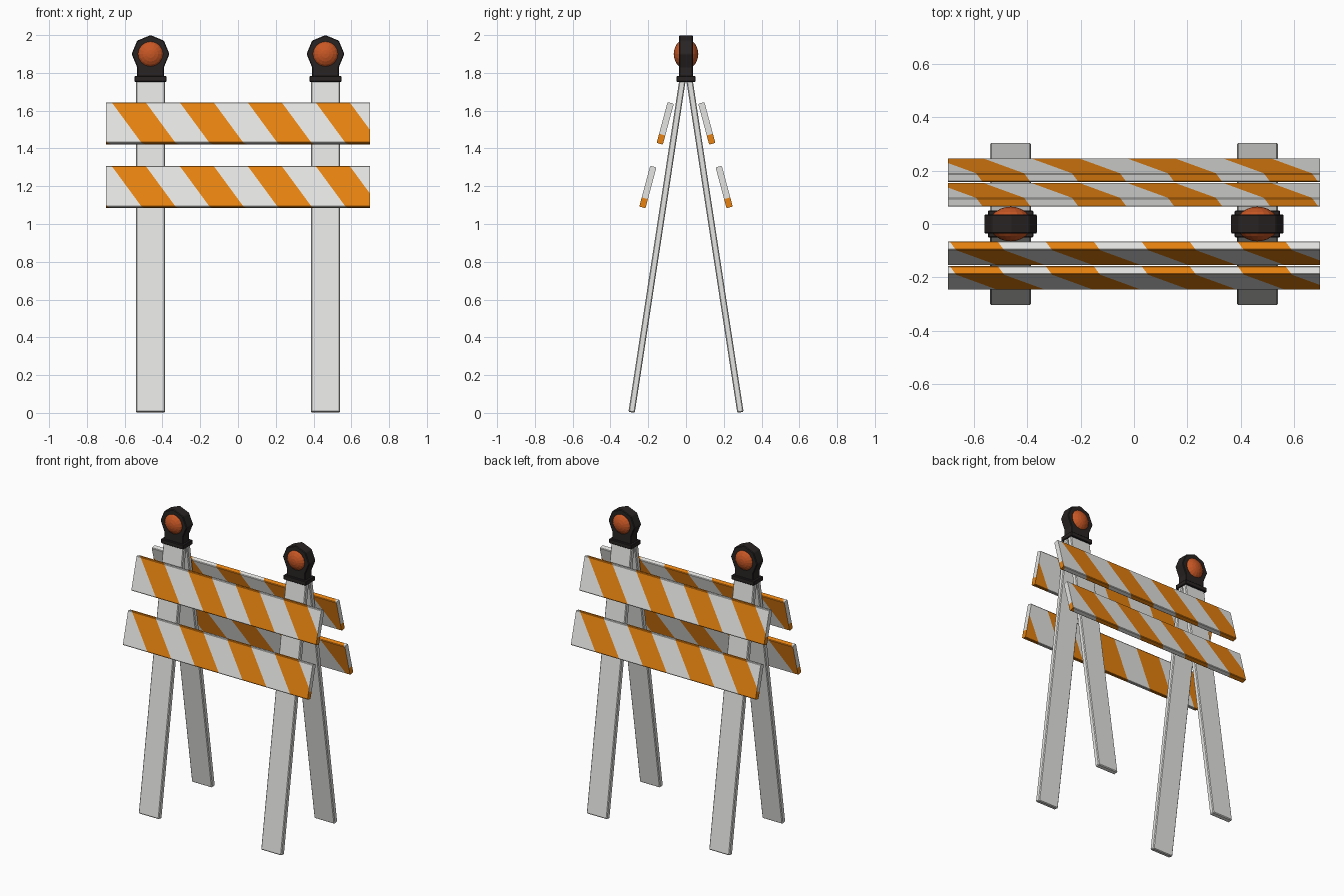
import bpy, bmesh, math
from mathutils import Matrix, Vector

if "Cube" in bpy.data.objects:
    bpy.data.objects.remove(bpy.data.objects["Cube"])


def material(name, r, g, b):
    m = bpy.data.materials.new(name)
    m.diffuse_color = (r, g, b, 1)
    m.use_nodes = True
    m.node_tree.nodes["Principled BSDF"].inputs["Base Color"].default_value = m.diffuse_color
    return m


WHITE = material("off_white", 0.78, 0.78, 0.76)
ORANGE = material("stripe_orange", 0.80, 0.225, 0.005)
BLACK = material("housing_black", 0.022, 0.017, 0.017)
AMBER = material("lens_amber", 0.58, 0.095, 0.018)


def finish(bm, name, mats, matrix=Matrix()):
    bmesh.ops.recalc_face_normals(bm, faces=bm.faces)
    me = bpy.data.meshes.new(name)
    bm.to_mesh(me)
    bm.free()
    for m in mats:
        me.materials.append(m)
    ob = bpy.data.objects.new(name, me)
    bpy.context.collection.objects.link(ob)
    ob.matrix_world = matrix
    return ob


def bevel(ob, width):
    mod = ob.modifiers.new("edge_bevel", "BEVEL")
    mod.width = width
    mod.segments = 1


def box(name, size, mat, matrix, width):
    bm = bmesh.new()
    bmesh.ops.create_cube(bm, size=1, matrix=Matrix.Diagonal((*size, 1)))
    ob = finish(bm, name, [mat], matrix)
    bevel(ob, width)
    return ob


def cut(bm, geom, co, no):
    bmesh.ops.bisect_plane(bm, geom=geom, plane_co=co, plane_no=no, dist=1e-6)


def board(name, matrix):
    """Plank whose stripes wind around it: stripe a flat sheet, then fold it."""
    L, a, b, c = 0.698, 0.017, 0.112, 0.004
    period, start = 0.36, -0.667
    prof = [Vector(q) for q in ((-a, b - c), (-a, c - b), (c - a, -b), (a - c, -b),
                                (a, c - b), (a, b - c), (a - c, b), (c - a, b))]
    prof.append(prof[0])
    run = [0.0]
    for i in range(8):
        run.append(run[-1] + (prof[i + 1] - prof[i]).length)
    P = run[-1]
    slope = period / P

    # flat sheet, cut along the fold lines and the slanted stripe edges
    bm = bmesh.new()
    bm.faces.new([bm.verts.new(q) for q in ((-L, 0, 0), (L, 0, 0), (L, P, 0), (-L, P, 0))])
    for p in run[1:-1]:
        cut(bm, bm.verts[:] + bm.edges[:] + bm.faces[:], (0, p, 0), (0, 1, 0))
    for i in range(-4, 10):
        cut(bm, bm.verts[:] + bm.edges[:] + bm.faces[:],
            (start + i * period / 2, 0, 0), (1, -slope, 0))
    for f in bm.faces:
        q = f.calc_center_median()
        f.material_index = int((q.x - slope * q.y - start) % period < period / 2)

    # fold the sheet around the plank section
    for v in bm.verts:
        p = v.co.y
        i = max(k for k in range(8) if run[k] <= p + 1e-6)
        t = (p - run[i]) / (run[i + 1] - run[i])
        v.co.y, v.co.z = prof[i].lerp(prof[i + 1], t)
    bmesh.ops.remove_doubles(bm, verts=bm.verts, dist=1e-5)

    # end caps, orange along the bottom
    edges = [e for e in bm.edges if e.is_boundary]
    caps = bmesh.ops.holes_fill(bm, edges=edges, sides=0)["faces"]
    geom = set(caps)
    for f in caps:
        geom.update(f.verts)
        geom.update(f.edges)
    z = -b + 0.05
    cut(bm, list(geom), (0, 0, z), (0, 0, 1))
    bm.normal_update()
    for f in bm.faces:
        if abs(f.normal.x) > 0.9:
            f.material_index = int(f.calc_center_median().z < z)
    return finish(bm, name, [WHITE, ORANGE], matrix)


def lamp(side, x):
    # collar over the leg tops
    box(side + "_lamp_collar", (0.17, 0.10, 0.03), BLACK,
        Matrix.Translation((x, 0, 1.768)), 0.003)
    # octagonal housing with a straight neck
    outline = [(0.1 * math.cos(math.radians(d)), 0.1 * math.sin(math.radians(d)))
               for d in range(-45, 226, 45)]
    outline += [(-0.0707, -0.125), (0.0707, -0.125)]
    bm = bmesh.new()
    face = bm.faces.new([bm.verts.new((u, -0.036, w)) for u, w in outline])
    ext = bmesh.ops.extrude_face_region(bm, geom=[face])["geom"]
    bmesh.ops.translate(bm, vec=(0, 0.072, 0),
                        verts=[g for g in ext if isinstance(g, bmesh.types.BMVert)])
    bevel(finish(bm, side + "_lamp_housing", [BLACK], Matrix.Translation((x, 0, 1.9))), 0.004)
    # faceted lens bulging from both faces
    bm = bmesh.new()
    bmesh.ops.create_uvsphere(bm, u_segments=16, v_segments=12, radius=1,
                              matrix=Matrix.Diagonal((0.08, 0.065, 0.08, 1))
                              @ Matrix.Rotation(math.pi / 2, 4, "X"))
    finish(bm, side + "_lamp_lens", [AMBER], Matrix.Translation((x, 0, 1.9)))


# front half, then the same half turned about the vertical axis for the back
foot, top = Vector((0, -0.288, 0.003)), Vector((0, -0.018, 1.765))
tilt = math.atan2(top.y - foot.y, top.z - foot.z)
for end, turn in (("front", 0), ("back", math.pi)):
    R = Matrix.Rotation(turn, 4, "Z")
    for side, x in (("left", -0.463), ("right", 0.463)):
        M = R @ Matrix.Translation((foot + top) / 2 + Vector((x, 0, 0)))
        box(f"{end}_{side}_leg", (0.154, 0.034, (top - foot).length), WHITE,
            M @ Matrix.Rotation(-tilt, 4, "X"), 0.005)
    for level, y, z in (("upper", -0.11, 1.533), ("lower", -0.202, 1.196)):
        board(f"{end}_{level}_board", R @ Matrix.Translation((0, y, z))
              @ Matrix.Rotation(math.radians(-15), 4, "X"))

lamp("left", -0.463)
lamp("right", 0.463)
